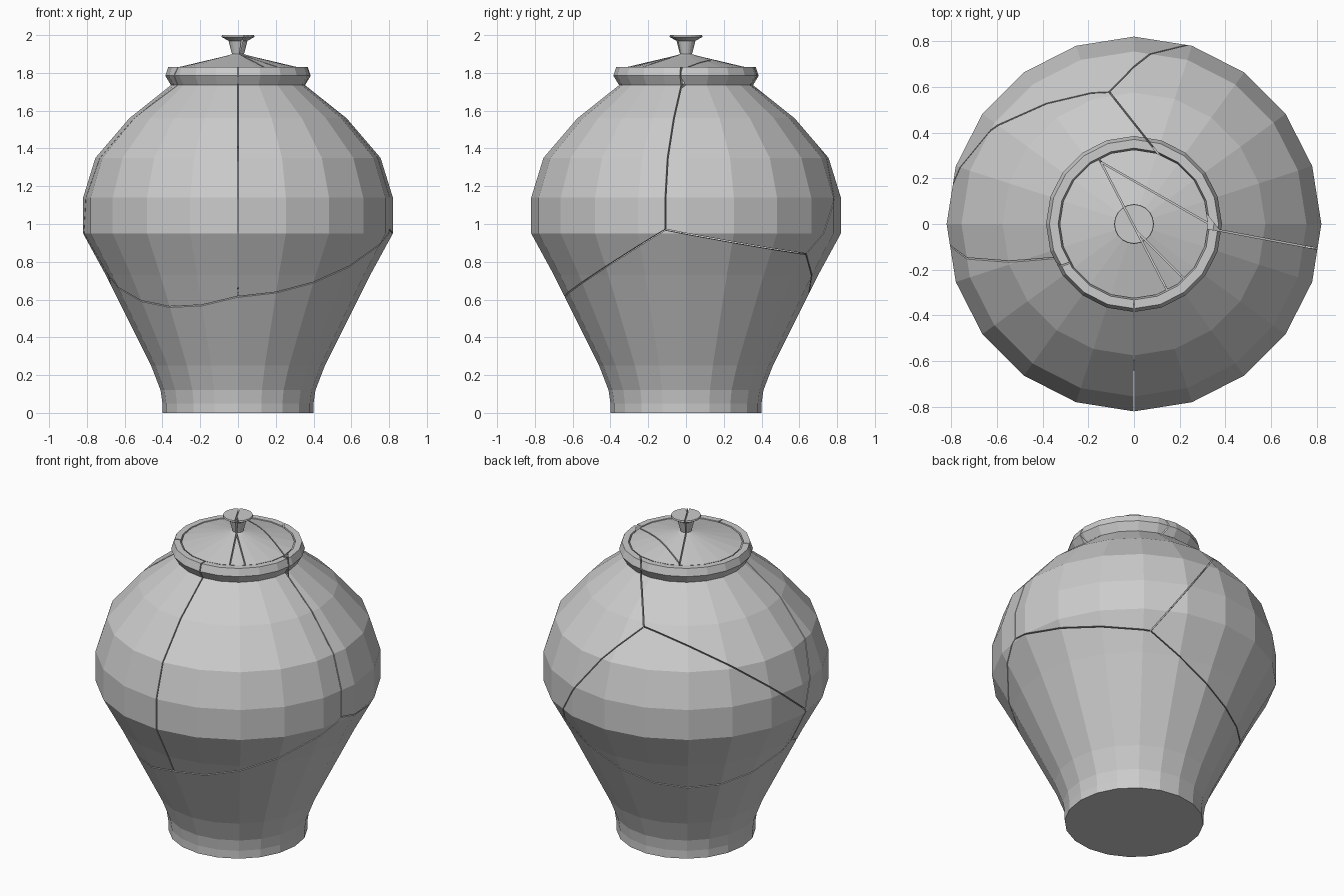
import bpy, bmesh, math
from mathutils import Vector

if "Cube" in bpy.data.objects:
    bpy.data.objects.remove(bpy.data.objects["Cube"])

GAP = 0.003      # half width of a crack
SIDES = 20


def lathe(profile):
    """Spin an (r, z) profile about z into a closed 20-sided solid."""
    bm = bmesh.new()
    vs = [bm.verts.new((r, 0, z)) for r, z in profile]
    es = [bm.edges.new(p) for p in zip(vs, vs[1:])]
    bmesh.ops.spin(bm, geom=vs + es, cent=(0, 0, 0), axis=(0, 0, 1),
                   angle=math.tau, steps=SIDES, use_merge=False)
    bmesh.ops.remove_doubles(bm, verts=bm.verts, dist=1e-4)
    bmesh.ops.recalc_face_normals(bm, faces=bm.faces)
    return bm


def shard(name, source, centre, planes):
    """Keep the part of source on the centre's side of every crack plane."""
    bm = source.copy()
    centre = Vector(centre)
    for a, b, c in planes:
        a, b, c = Vector(a), Vector(b), Vector(c)
        n = (b - a).cross(c - a).normalized()
        if n.dot(centre - a) > 0:
            n = -n                       # n points away from the piece
        cut = bmesh.ops.bisect_plane(
            bm, geom=bm.verts[:] + bm.edges[:] + bm.faces[:], dist=1e-5,
            plane_co=a - n * GAP, plane_no=n, clear_outer=True)
        rim = [e for e in cut["geom_cut"]
               if isinstance(e, bmesh.types.BMEdge) and e.is_boundary]
        if rim:
            bmesh.ops.triangle_fill(bm, edges=rim, use_beauty=True, normal=n)
    bmesh.ops.recalc_face_normals(bm, faces=bm.faces)
    me = bpy.data.meshes.new(name)
    bm.to_mesh(me)
    bm.free()
    bpy.context.collection.objects.link(bpy.data.objects.new(name, me))


def upright(p, q):
    """Vertical plane through two plan points."""
    return ((*p, 0), (*q, 0), (*p, 1))


# Jar body: outer profile, rim, then inner wall
jar = lathe([(0, 0), (.4, 0), (.4, .05), (.41, .12), (.46, .25), (.70, .73),
             (.82, .95), (.82, 1.14), (.755, 1.35), (.575, 1.56),
             (.355, 1.735), (.385, 1.785), (.37, 1.83), (.332, 1.83),
             (.31, 1.74), (.53, 1.52), (.70, 1.33), (.765, 1.13),
             (.765, .96), (.65, .75), (.41, .27), (.35, .07), (0, .06)])

# Points where cracks meet
right, front, back_right = (.81, -.11, .97), (0, -.65, .61), (.41, .64, .84)
low_left, left, back_top = (-.70, -.09, .72), (-.81, -.03, .97), (-.11, .58, 1.54)

# Crack planes between neighbouring pieces
fl_fr = upright((0, 0), (0, -1))
fr_br = upright((.33, -.02), (.81, -.11))
br_bl = upright((.08, .34), (-.11, .58))
fl_bl = (left, (-.73, -.15, 1.35), (-.34, -.18, 1.8))
fl_bk = (left, low_left, (0, .15, .8))
bl_bk = (left, back_top, (-.6, .43, 1.37))
br_bk = (back_top, back_right, (.26, .78, 1.1))
fl_base = (front, low_left, (-.25, -.56, .565))
fr_base = (front, right, (.4, -.55, .69))
br_base = (right, back_right, (.74, .27, .9))
bk_base = (back_right, low_left, (-.36, .49, .55))

for name, centre, planes in (
        ("jar_base", (0, 0, .3), (fl_base, fr_base, br_base, bk_base)),
        ("jar_front_left", (-.4, -.5, 1.2), (fl_fr, fl_bl, fl_bk, fl_base)),
        ("jar_front_right", (.5, -.4, 1.2), (fl_fr, fr_br, fr_base)),
        ("jar_back_right", (.5, .5, 1.2), (fr_br, br_bl, br_bk, br_base)),
        ("jar_shoulder_left", (-.4, .2, 1.6), (br_bl, fl_bl, bl_bk)),
        ("jar_back", (-.4, .65, 1.0), (bl_bk, br_bk, fl_bk, bk_base))):
    shard(name, jar, centre, planes)
jar.free()

# Lid with knob, broken into four pieces
lid = lathe([(0, 1.78), (.305, 1.78), (.325, 1.828), (.05, 1.893),
             (.032, 1.9), (.05, 1.97), (.087, 1.99), (.085, 2.0), (0, 2.0)])
main = upright((-.15, .28), (.14, -.28))
chord = upright((-.16, .28), (.33, 0))
wedge = upright((.04, -.06), (.2, -.22))
for name, centre, planes in (
        ("lid_left", (-.2, -.1, 1.8), (main,)),
        ("lid_back_right", (.2, .2, 1.8), (main, chord)),
        ("lid_right", (.2, -.05, 1.8), (main, chord, wedge)),
        ("lid_front", (.16, -.24, 1.8), (main, wedge))):
    shard(name, lid, centre, planes)
lid.free()
